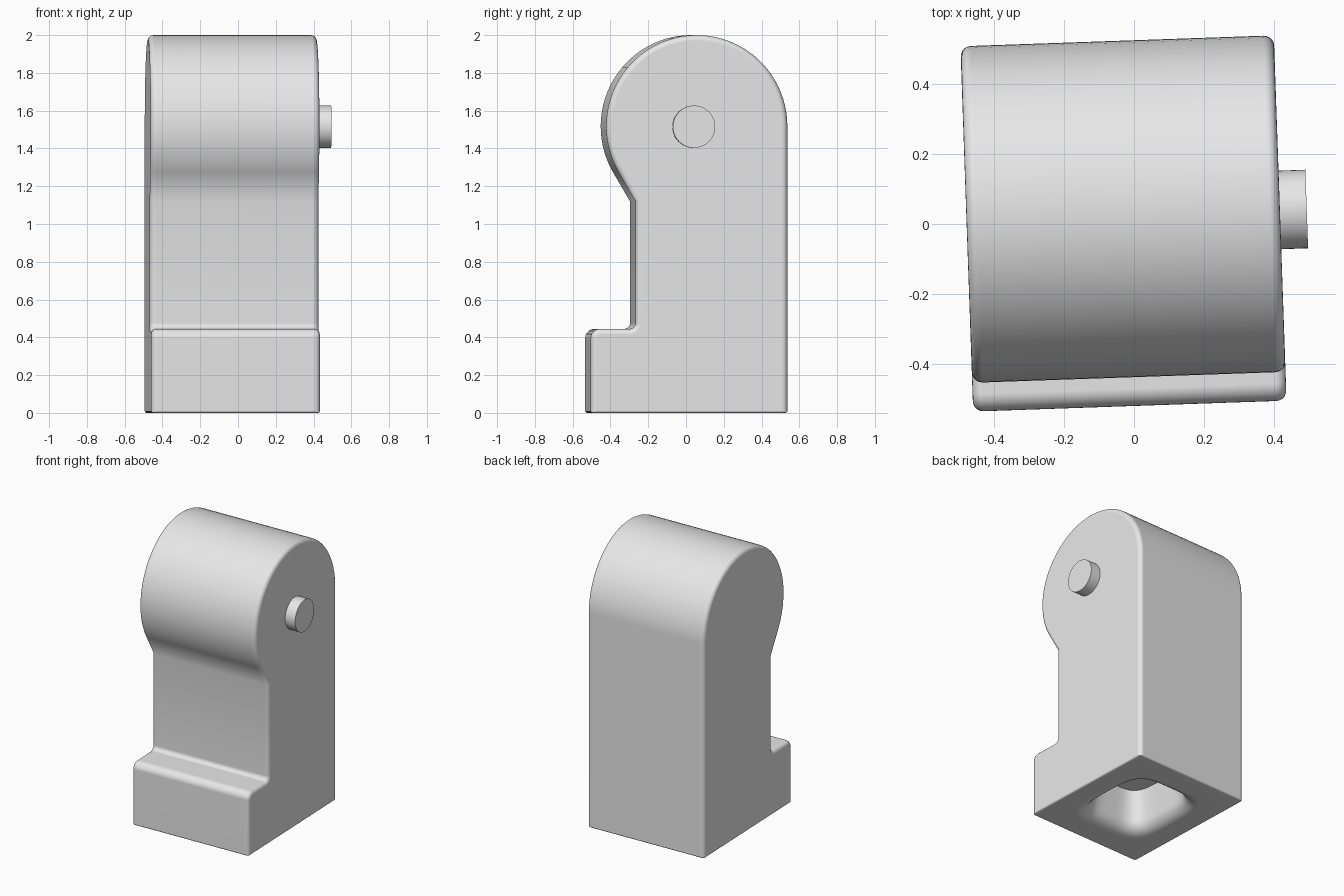
import bpy, bmesh
from math import sin, cos, pi, radians
from mathutils import Vector, Matrix

cube = bpy.data.objects.get("Cube")
if cube:
    bpy.data.objects.remove(cube, do_unlink=True)

HALF_W = 0.447
TURN = Matrix.Translation((-0.03, 0.0025, 0)) @ Matrix.Rotation(radians(2), 4, 'Z')

grey = bpy.data.materials.new("light_grey")
grey.use_nodes = True
COLOUR = (0.8, 0.8, 0.8, 1)
grey.diffuse_color = COLOUR
for node in grey.node_tree.nodes:
    if node.type == 'BSDF_PRINCIPLED':
        node.inputs["Base Color"].default_value = COLOUR


def add_object(name, bm):
    bmesh.ops.recalc_face_normals(bm, faces=bm.faces)
    mesh = bpy.data.meshes.new(name)
    bm.to_mesh(mesh)
    bm.free()
    obj = bpy.data.objects.new(name, mesh)
    mesh.materials.append(grey)
    bpy.context.collection.objects.link(obj)
    return obj


def activate(obj):
    bpy.ops.object.select_all(action='DESELECT')
    obj.select_set(True)
    bpy.context.view_layer.objects.active = obj


def fillet(center, radius, start, end, steps=8):
    return [(center[0] + radius * cos(radians(start + (end - start) * i / steps)),
             center[1] + radius * sin(radians(start + (end - start) * i / steps)))
            for i in range(steps + 1)]


def loft(bm, rings):
    loops = [[bm.verts.new(p) for p in ring] for ring in rings]
    n = len(loops[0])
    for a, b in zip(loops, loops[1:]):
        for i in range(n):
            bm.faces.new((a[i], a[(i + 1) % n], b[(i + 1) % n], b[i]))
    bm.faces.new(loops[0])
    bm.faces.new(loops[-1])


# Leg side profile: foot, straight shin, round hip
profile = [(-0.522, 0), (0.52, 0)]
for i in range(49):
    a = radians(210 * i / 48)
    profile.append((0.04 + 0.48 * cos(a), 1.517 + 0.483 * sin(a)))
profile.append((-0.285, 1.12))
profile += fillet((-0.315, 0.475), 0.03, 0, -90, 6)
profile += fillet((-0.472, 0.395), 0.05, 90, 180)

bm = bmesh.new()
loft(bm, [[(x, y, z) for y, z in profile] for x in (-HALF_W, HALF_W)])
weight = bm.edges.layers.float.new("bevel_weight_edge")
for e in bm.edges:
    a, b = (v.co for v in e.verts)
    if a.z + b.z < 0.001:
        e[weight] = 0.4
    elif abs(a.x - b.x) < 0.001:
        e[weight] = 1
leg = add_object("leg", bm)

# Hollow under the foot, with a flared lip
def hollow_ring(z, grow):
    ring = []
    for i in range(64):
        c, s = cos(2 * pi * i / 64), sin(2 * pi * i / 64)
        scale = (c ** 4 + s ** 4) ** -0.25
        ring.append(((0.23 + grow) * c * scale, (0.27 + grow) * s * scale, z))
    return ring


LIP = 0.09
rings = [hollow_ring(-0.05, LIP)]
for i in range(9):
    t = pi / 2 * i / 8
    rings.append(hollow_ring(LIP * (1 - cos(t)), LIP * (1 - sin(t))))
rings.append(hollow_ring(0.28, -0.03))
bm = bmesh.new()
loft(bm, rings)
cutter = add_object("hollow_cutter", bm)
cutter.hide_render = True

# Round the rims, then cut the hollow
activate(leg)
bevel = leg.modifiers.new("rounded_rims", 'BEVEL')
bevel.limit_method = 'WEIGHT'
bevel.width = 0.045
bevel.segments = 5
cut = leg.modifiers.new("hollow", 'BOOLEAN')
cut.operation = 'DIFFERENCE'
cut.solver = 'EXACT'
cut.object = cutter
for name in ("rounded_rims", "hollow"):
    bpy.ops.object.modifier_apply(modifier=name)
bpy.data.objects.remove(cutter, do_unlink=True)
bpy.ops.object.shade_smooth_by_angle(angle=radians(40))
normals = leg.modifiers.new("flat_sides", 'WEIGHTED_NORMAL')
normals.keep_sharp = True

# Hip peg
bm = bmesh.new()
bmesh.ops.create_cone(bm, cap_ends=True, segments=48, radius1=0.112, radius2=0.112, depth=0.123,
                      matrix=Matrix.Translation((0.462, 0.022, 1.515)) @ Matrix.Rotation(pi / 2, 4, 'Y'))
peg = add_object("hip_peg", bm)
activate(peg)
bpy.ops.object.shade_smooth_by_angle(angle=radians(40))

for obj in (leg, peg):
    obj.matrix_world = TURN
